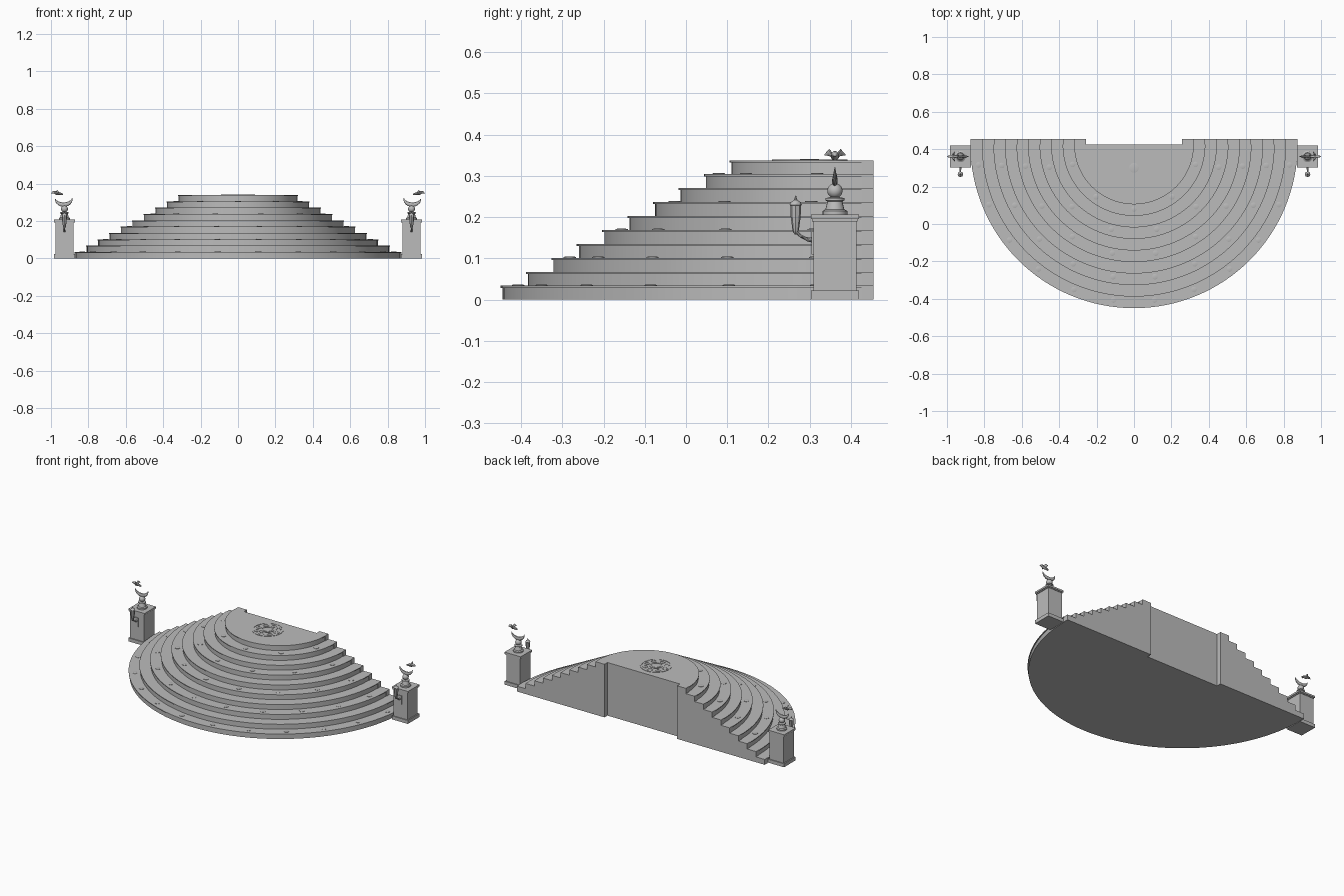
import bpy, bmesh, math
from mathutils import Vector

if "Cube" in bpy.data.objects:
    bpy.data.objects.remove(bpy.data.objects["Cube"])

stone = bpy.data.materials.new("grey stone")
stone.diffuse_color = (0.5, 0.5, 0.5, 1)
stone.use_nodes = True
stone.node_tree.nodes["Principled BSDF"].inputs["Base Color"].default_value = stone.diffuse_color

CY = 0.425                 # centre line of the half circle
RISE, RUN, R0, N = 0.0338, 0.0617, 0.87, 10


def finish(name, bm, smooth=True):
    bmesh.ops.recalc_face_normals(bm, faces=bm.faces)
    me = bpy.data.meshes.new(name)
    bm.to_mesh(me)
    bm.free()
    me.materials.append(stone)
    ob = bpy.data.objects.new(name, me)
    bpy.context.collection.objects.link(ob)
    if smooth:
        bpy.ops.object.select_all(action='DESELECT')
        ob.select_set(True)
        bpy.context.view_layer.objects.active = ob
        bpy.ops.object.shade_smooth_by_angle(angle=math.radians(35))
    return ob


def add_box(bm, x0, x1, y0, y1, z0, z1):
    vs = bmesh.ops.create_cube(bm, size=1)["verts"]
    for v in vs:
        v.co = Vector(((x0 + x1) / 2 + v.co.x * (x1 - x0),
                       (y0 + y1) / 2 + v.co.y * (y1 - y0),
                       (z0 + z1) / 2 + v.co.z * (z1 - z0)))


def add_lathe(bm, profile, cx, cy, seg=20):
    rings = [[bm.verts.new((cx + r * math.cos(2 * math.pi * k / seg),
                            cy + r * math.sin(2 * math.pi * k / seg), z))
              for k in range(seg)] for r, z in profile]
    for a, b in zip(rings, rings[1:]):
        for k in range(seg):
            j = (k + 1) % seg
            bm.faces.new((a[k], a[j], b[j], b[k]))
    bm.faces.new(rings[0])
    bm.faces.new(rings[-1])


def add_ring(bm, cx, cy, z, r_in, r_out, h, seg=16):
    loops = []
    for r, dz in ((r_in, 0), (r_in, h), (r_out, h), (r_out, 0)):
        loops.append([bm.verts.new((cx + r * math.cos(2 * math.pi * k / seg),
                                    cy + r * math.sin(2 * math.pi * k / seg), z + dz))
                      for k in range(seg)])
    for a, b in zip(loops, loops[1:]):
        for k in range(seg):
            j = (k + 1) % seg
            bm.faces.new((a[k], a[j], b[j], b[k]))


def add_tube(bm, pts, radii, seg=10, flat=1.0):
    """Tapered tube along a path, flattened sideways by 'flat'."""
    pts = [Vector(p) for p in pts]
    rings = []
    for i, p in enumerate(pts):
        t = (pts[min(i + 1, len(pts) - 1)] - pts[max(i - 1, 0)]).normalized()
        u = t.cross(Vector((0, 1, 0)) if abs(t.y) < 0.9 else Vector((1, 0, 0))).normalized()
        w = t.cross(u)
        rings.append([bm.verts.new(p + radii[i] * (u * math.cos(2 * math.pi * k / seg)
                                                   + w * flat * math.sin(2 * math.pi * k / seg)))
                      for k in range(seg)])
    for a, b in zip(rings, rings[1:]):
        for k in range(seg):
            j = (k + 1) % seg
            bm.faces.new((a[k], a[j], b[j], b[k]))
    bm.faces.new(rings[0])
    bm.faces.new(rings[-1])


# Half-round staircase with a thin nosing on each step
profile = []
for i in range(N):
    r, z = R0 - i * RUN, i * RISE
    profile += [(r, z), (r, z + RISE - 0.005), (r + 0.005, z + RISE - 0.005), (r + 0.005, z + RISE)]
bm = bmesh.new()
SEG = 64
cols = [[bm.verts.new((r * math.cos(math.pi * (1 + k / SEG)),
                       CY + r * math.sin(math.pi * (1 + k / SEG)), z)) for r, z in profile]
        for k in range(SEG + 1)]
for a, b in zip(cols, cols[1:]):
    for j in range(len(profile) - 1):
        bm.faces.new((a[j], b[j], b[j + 1], a[j + 1]))
bm.faces.new([c[-1] for c in cols])
bm.faces.new([c[0] for c in cols])
bm.faces.new(cols[0] + cols[-1][::-1])
finish("half_round_stairs", bm)

# Stepped back walls on both sides
bm = bmesh.new()
for s in (-1, 1):
    for i in range(N):
        x1 = R0 + 0.003 - i * RUN
        x0 = x1 - RUN
        add_box(bm, min(s * x0, s * x1), max(s * x0, s * x1),
                CY, 0.455, 0, (i + 1) * RISE)
finish("back_walls", bm, False)

# Round studs on every second tread
bm = bmesh.new()
for step, count in zip((0, 2, 4, 6, 8), (12, 10, 8, 6, 5)):
    r, z = R0 - (step + 0.5) * RUN, (step + 1) * RISE
    for k in range(count):
        a = math.pi * (1 + (k + 0.5) / count)
        add_lathe(bm, [(0.015, z - 0.001), (0.015, z + 0.002), (0.011, z + 0.003)],
                  r * math.cos(a), CY + r * math.sin(a), 12)
finish("tread_studs", bm)

# Medallion on the landing
bm = bmesh.new()
top, my = N * RISE, 0.30
add_ring(bm, 0, my, top, 0.084, 0.092, 0.002, 40)
add_ring(bm, 0, my, top, 0.034, 0.038, 0.002, 24)
add_lathe(bm, [(0.026, top), (0.026, top + 0.002), (0.02, top + 0.003)], 0, my)
for k in range(8):
    a = math.pi * k / 4
    add_ring(bm, 0.062 * math.cos(a), my + 0.062 * math.sin(a), top, 0.010, 0.018, 0.002)
finish("landing_medallion", bm)

PX, PY = 0.928, 0.361      # pedestal centre
for s, side in ((-1, "left"), (1, "right")):
    cx = s * PX
    # Pedestal: base, shaft, moulded cap
    bm = bmesh.new()
    for h, d, z0, z1 in ((0.056, 0.058, 0, 0.022), (0.049, 0.052, 0.022, 0.190),
                         (0.053, 0.055, 0.190, 0.196), (0.057, 0.058, 0.196, 0.207)):
        add_box(bm, cx - h, cx + h, PY - d, PY + d, z0, z1)
    finish(side + "_pedestal", bm, False)

    # Turned finial with ball
    bm = bmesh.new()
    add_lathe(bm, [(0.030, 0.207), (0.030, 0.215), (0.023, 0.219), (0.018, 0.238),
                   (0.023, 0.241), (0.023, 0.246), (0.010, 0.249)], cx, PY)
    ball = [(0.018 * math.sin(math.pi * k / 10) + 0.0005,
             0.264 - 0.018 * math.cos(math.pi * k / 10)) for k in range(11)]
    add_lathe(bm, ball, cx, PY)
    finish(side + "_finial", bm)

    # Crescent standing on the ball
    bm = bmesh.new()
    pts, rad = [], []
    for k in range(15):
        t = k / 14
        a = math.radians(185 + 165 * t)
        pts.append((cx + s * 0.004 + s * 0.046 * math.cos(a), PY, 0.325 + 0.038 * math.sin(a)))
        rad.append(0.001 + 0.011 * math.sin(math.pi * t))
    add_tube(bm, pts, rad, flat=0.6)
    finish(side + "_crescent", bm)

    # Bird perched on the outer tip
    bm = bmesh.new()
    bx, bz = cx + s * 0.040, 0.347
    add_tube(bm, [(bx - s * 0.032, PY, bz - 0.006), (bx - s * 0.018, PY, bz - 0.002),
                  (bx, PY, bz), (bx + s * 0.012, PY, bz + 0.006),
                  (bx + s * 0.022, PY, bz + 0.005), (bx + s * 0.031, PY, bz)],
             [0.004, 0.007, 0.010, 0.008, 0.006, 0.001])
    for w in (-1, 1):
        add_tube(bm, [(bx, PY + w * 0.004, bz), (bx - s * 0.004, PY + w * 0.014, bz + 0.010),
                      (bx - s * 0.010, PY + w * 0.025, bz + 0.004)], [0.008, 0.009, 0.002], flat=0.5)
    finish(side + "_bird", bm)

    # Lantern on a curved bracket in front of the pedestal
    bm = bmesh.new()
    ly = 0.266
    add_lathe(bm, [(0.002, 0.158), (0.006, 0.163), (0.008, 0.170), (0.012, 0.200),
                   (0.013, 0.228), (0.015, 0.230), (0.012, 0.236), (0.004, 0.242),
                   (0.001, 0.252)], cx, ly, 8)
    add_tube(bm, [(cx, 0.310, 0.145), (cx, 0.295, 0.146), (cx, 0.280, 0.153), (cx, ly, 0.165)],
             [0.007, 0.005, 0.004, 0.004])
    add_box(bm, cx - 0.012, cx + 0.012, 0.304, 0.310, 0.110, 0.165)
    finish(side + "_lantern", bm)
